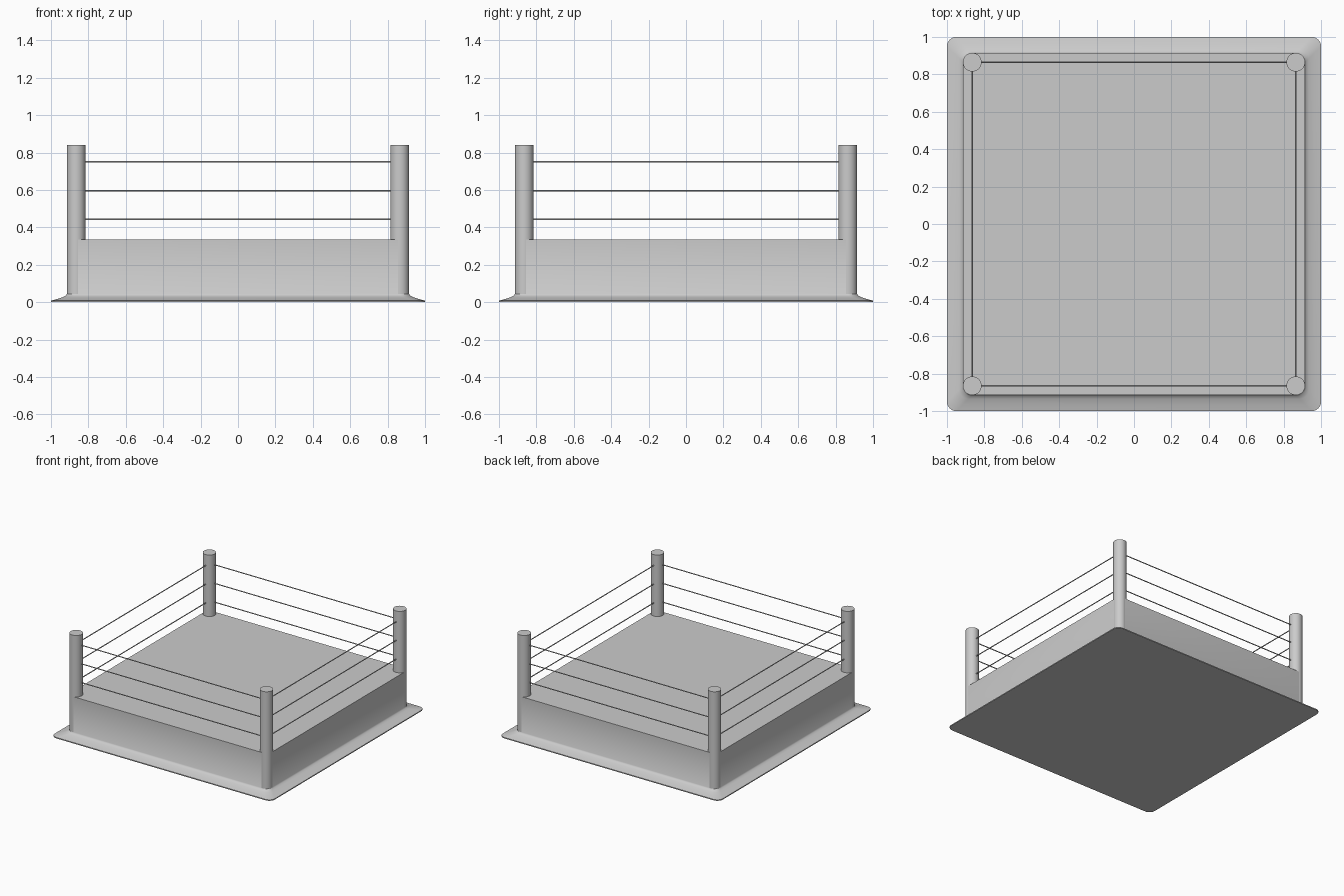
import bpy, bmesh, math
from mathutils import Vector

cube = bpy.data.objects.get("Cube")
if cube:
    bpy.data.objects.remove(cube, do_unlink=True)

grey = bpy.data.materials.new("plain_grey")
grey.use_nodes = True
COLOUR = (0.6, 0.6, 0.6, 1)
grey.diffuse_color = COLOUR
grey.node_tree.nodes["Principled BSDF"].inputs["Base Color"].default_value = COLOUR

POST, RADIUS, DECK = 0.865, 0.05, 0.335


def finish(name, bm):
    bmesh.ops.recalc_face_normals(bm, faces=bm.faces)
    mesh = bpy.data.meshes.new(name)
    bm.to_mesh(mesh)
    bm.free()
    mesh.materials.append(grey)
    obj = bpy.data.objects.new(name, mesh)
    bpy.context.collection.objects.link(obj)
    bpy.ops.object.select_all(action='DESELECT')
    obj.select_set(True)
    bpy.context.view_layer.objects.active = obj
    bpy.ops.object.shade_smooth_by_angle(angle=math.radians(40))
    return obj


def rounded_square(bm, half, radius, z, steps=8):
    ring = []
    for corner in range(4):
        turn = corner * math.pi / 2
        middle = turn + math.pi / 4
        cx = math.copysign(half - radius, math.cos(middle))
        cy = math.copysign(half - radius, math.sin(middle))
        for i in range(steps + 1):
            a = turn + i / steps * math.pi / 2
            ring.append(bm.verts.new((cx + radius * math.cos(a), cy + radius * math.sin(a), z)))
    return ring


def loft(name, sections):
    bm = bmesh.new()
    rings = [rounded_square(bm, *s) for s in sections]
    for low, high in zip(rings, rings[1:]):
        for i in range(len(low)):
            j = (i + 1) % len(low)
            bm.faces.new((low[i], low[j], high[j], high[i]))
    bm.faces.new(rings[0][::-1])
    bm.faces.new(rings[-1])
    return finish(name, bm)


def rod(name, start, end, radius, sides):
    start, end = Vector(start), Vector(end)
    axis = end - start
    bm = bmesh.new()
    bmesh.ops.create_cone(bm, cap_ends=True, segments=sides, radius1=radius,
                          radius2=radius, depth=axis.length)
    obj = finish(name, bm)
    obj.location = (start + end) / 2
    obj.rotation_euler = axis.to_track_quat('Z', 'Y').to_euler()
    return obj


# Raised platform with a flared skirt at the floor
loft("platform", [
    (1.0, 0.05, 0), (1.0, 0.05, 0.008), (0.965, 0.05, 0.017),
    (0.935, 0.05, 0.028), (0.92, 0.05, 0.036), (0.914, RADIUS, 0.045),
    (0.914, RADIUS, DECK)])

# Corner posts and the three ropes on each side
corners = [(-POST, -POST), (POST, -POST), (POST, POST), (-POST, POST)]
sides = ["front", "left", "back", "right"]
for i, side in enumerate(sides):
    a, b = corners[i], corners[(i + 1) % 4]
    rod(f"{side}_post", (*a, 0.04), (*a, 0.84), RADIUS, 32)
    for level, z in zip(("lower", "middle", "upper"), (0.443, 0.597, 0.75)):
        rod(f"{side}_{level}_rope", (*a, z), (*b, z), 0.004, 8)
